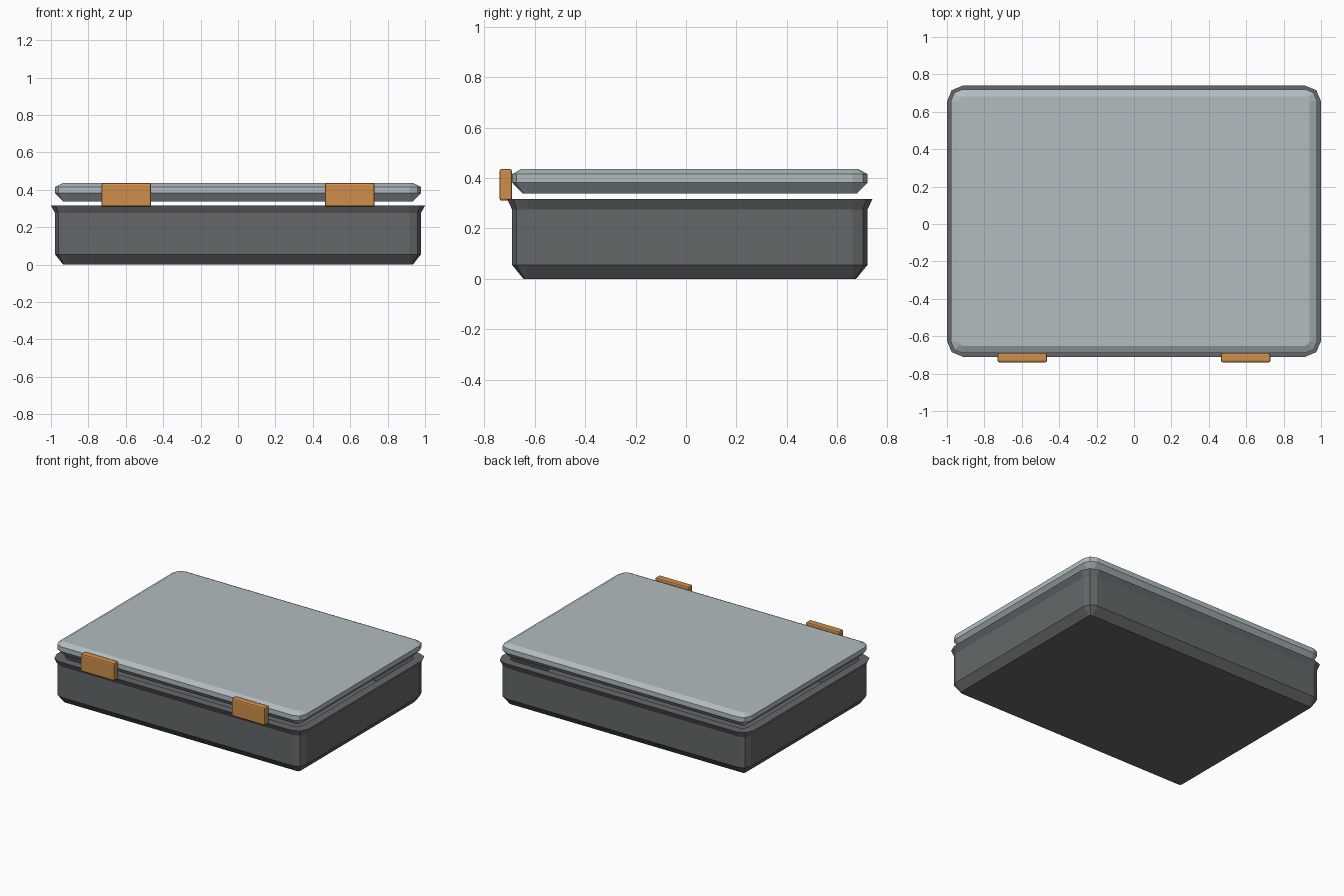
import bpy
import bmesh
from math import cos, sin, pi

if "Cube" in bpy.data.objects:
    bpy.data.objects.remove(bpy.data.objects["Cube"], do_unlink=True)

CENTRE_Y = 0.015


def material(name, colour):
    mat = bpy.data.materials.new(name)
    mat.use_nodes = True
    rgba = (*colour, 1)
    mat.diffuse_color = rgba
    bsdf = mat.node_tree.nodes["Principled BSDF"]
    bsdf.inputs["Base Color"].default_value = rgba
    bsdf.inputs["Roughness"].default_value = 0.6
    return mat


def finish(name, bm, mat):
    bmesh.ops.recalc_face_normals(bm, faces=bm.faces)
    mesh = bpy.data.meshes.new(name)
    bm.to_mesh(mesh)
    bm.free()
    mesh.materials.append(mat)
    obj = bpy.data.objects.new(name, mesh)
    bpy.context.collection.objects.link(obj)
    return obj


def ring(bm, hx, hy, z, r):
    """Rectangle with two-segment rounded corners."""
    verts = []
    for quarter, (sx, sy) in enumerate([(1, 1), (-1, 1), (-1, -1), (1, -1)]):
        for step in range(3):
            a = (quarter + step / 2) * pi / 2
            x = sx * (hx - r) + r * cos(a)
            y = sy * (hy - r) + r * sin(a)
            verts.append(bm.verts.new((x, y + CENTRE_Y, z)))
    return verts


def loft(name, rows, mat):
    """Skin a stack of rounded rectangles and cap both ends."""
    bm = bmesh.new()
    rings = [ring(bm, *row) for row in rows]
    for low, high in zip(rings, rings[1:]):
        for i in range(len(low)):
            j = (i + 1) % len(low)
            bm.faces.new((low[i], low[j], high[j], high[i]))
    bm.faces.new(rings[0][::-1])
    bm.faces.new(rings[-1])
    return finish(name, bm, mat)


def latch(name, x, mat):
    bm = bmesh.new()
    bmesh.ops.create_cube(bm, size=1)
    bmesh.ops.scale(bm, vec=(0.264, 0.05, 0.126), verts=bm.verts)
    bmesh.ops.translate(bm, vec=(x, -0.715, 0.373), verts=bm.verts)
    bmesh.ops.bevel(bm, geom=bm.edges[:], offset=0.009, segments=2,
                    profile=0.5, affect='EDGES')
    return finish(name, bm, mat)


dark = material("dark grey", (0.127, 0.138, 0.144))
pale = material("pale blue grey", (0.445, 0.503, 0.533))
orange = material("orange", (0.62, 0.275, 0.07))

# Tray with chamfered foot, flared rim and hollow inside: half x, half y, z, radius
loft("tray", [
    (0.935, 0.66, 0.0, 0.015),
    (0.978, 0.705, 0.055, 0.06),
    (0.978, 0.705, 0.275, 0.06),
    (1.0, 0.725, 0.317, 0.085),
    (0.94, 0.665, 0.317, 0.05),
    (0.94, 0.665, 0.06, 0.05),
], dark)

# Lid floating just above the rim
loft("lid", [
    (0.935, 0.663, 0.338, 0.02),
    (0.978, 0.705, 0.382, 0.06),
    (0.978, 0.705, 0.416, 0.06),
    (0.938, 0.667, 0.436, 0.025),
], pale)

# Front latches
for side, x in (("left", 0.597), ("right", -0.597)):
    latch(side + "_latch", x, orange)
